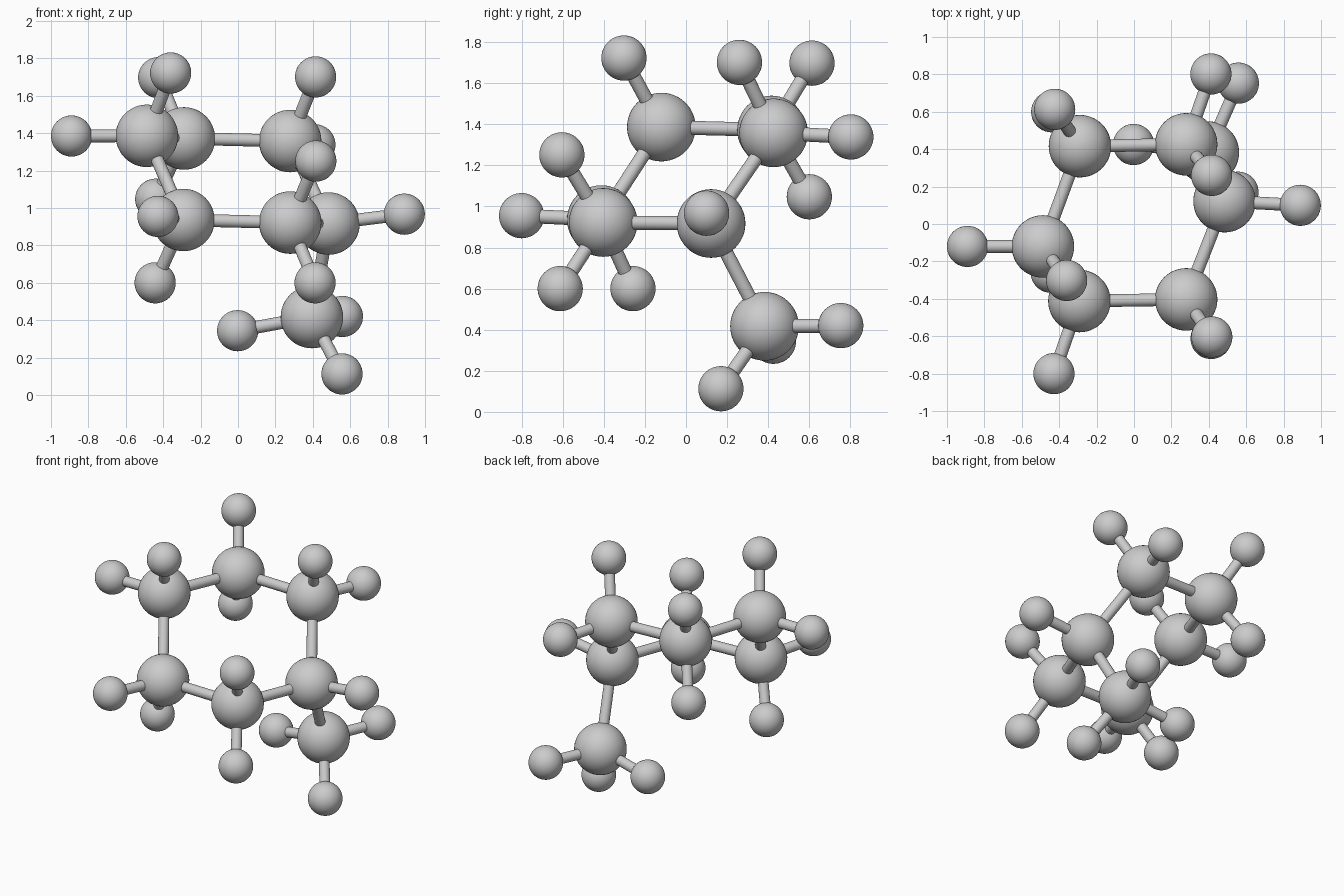
import bpy
from mathutils import Vector

if "Cube" in bpy.data.objects:
    bpy.data.objects.remove(bpy.data.objects["Cube"])

R_LARGE, R_SMALL, R_ROD = 0.167, 0.11, 0.034

# large balls: six in a puckered ring, the last one is the side branch
large = [(-.487, -.120, 1.386), (-.289, .416, 1.372), (.279, .426, 1.358),
         (.484, .122, .917), (.279, -.403, .922), (-.292, -.412, .936),
         (.395, .382, .417)]
links = [(0, 1), (1, 2), (2, 3), (3, 4), (4, 5), (5, 0), (3, 6)]

# small balls, grouped by the large ball that carries them
small = {
    0: [(-.360, -.302, 1.722), (-.890, -.120, 1.385)],
    1: [(-.424, .613, 1.697), (-.440, .600, 1.047)],
    2: [(.415, .260, 1.701), (.411, .802, 1.338)],
    3: [(.889, .100, .967)],
    4: [(.416, -.604, 1.251), (.412, -.612, .600)],
    5: [(-.428, -.800, .955), (-.443, -.258, .600)],
    6: [(-.002, .425, .344), (.558, .753, .420), (.556, .170, .113)],
}


def ball(name, pos, radius):
    bpy.ops.mesh.primitive_uv_sphere_add(segments=48, ring_count=24,
                                         radius=radius, location=pos)
    obj = bpy.context.object
    obj.name = name
    bpy.ops.object.shade_smooth()


def rod(name, a, b):
    a, b = Vector(a), Vector(b)
    d = b - a
    bpy.ops.mesh.primitive_cylinder_add(vertices=24, radius=R_ROD,
                                        depth=d.length, location=(a + b) / 2)
    obj = bpy.context.object
    obj.name = name
    obj.rotation_euler = d.to_track_quat('Z', 'Y').to_euler()
    bpy.ops.object.shade_smooth_by_angle()


# ring and branch
for p in large:
    ball("carbon_ball", p, R_LARGE)
for i, j in links:
    rod("carbon_bond", large[i], large[j])

# outer small balls with their rods
for i, points in small.items():
    for p in points:
        ball("hydrogen_ball", p, R_SMALL)
        rod("hydrogen_bond", large[i], p)
